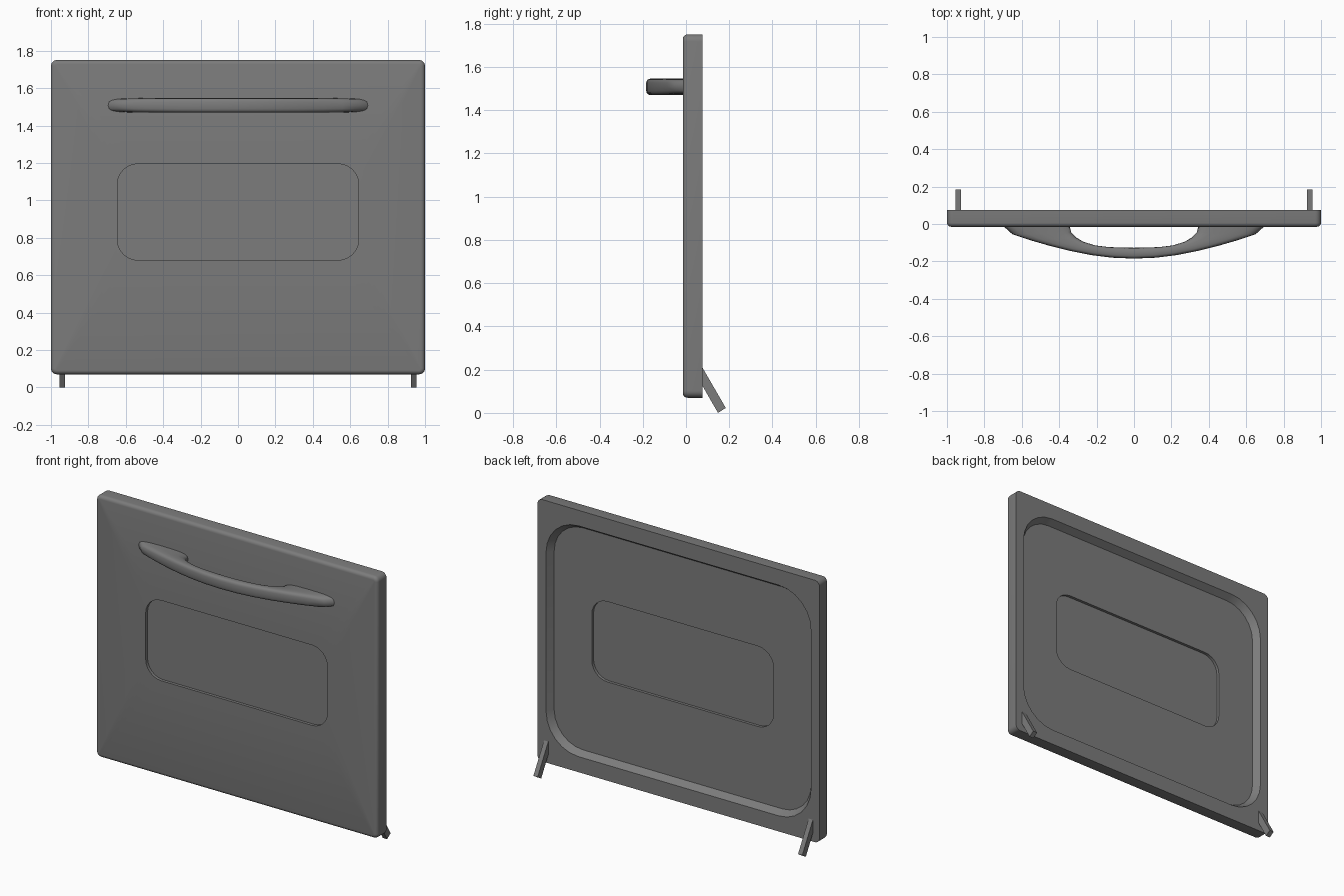
import bpy, bmesh
from math import cos, sin, pi, copysign
from mathutils import Vector

if "Cube" in bpy.data.objects:
    bpy.data.objects.remove(bpy.data.objects["Cube"])

grey = bpy.data.materials.new("oven_grey")
grey.use_nodes = True
colour = (0.2, 0.2, 0.2, 1)
grey.diffuse_color = colour
grey.node_tree.nodes["Principled BSDF"].inputs["Base Color"].default_value = colour


def loft(name, rings, angle):
    """Skin a list of equal-length rings and cap both ends."""
    bm = bmesh.new()
    loops = [[bm.verts.new(p) for p in ring] for ring in rings]
    for a, b in zip(loops, loops[1:]):
        for i in range(len(a)):
            j = (i + 1) % len(a)
            bm.faces.new((a[i], a[j], b[j], b[i]))
    bm.faces.new(loops[0])
    bm.faces.new(loops[-1])
    bmesh.ops.recalc_face_normals(bm, faces=bm.faces)
    mesh = bpy.data.meshes.new(name)
    bm.to_mesh(mesh)
    bm.free()
    obj = bpy.data.objects.new(name, mesh)
    bpy.context.collection.objects.link(obj)
    mesh.materials.append(grey)
    bpy.ops.object.select_all(action='DESELECT')
    obj.select_set(True)
    bpy.context.view_layer.objects.active = obj
    bpy.ops.object.shade_smooth_by_angle(angle=angle)
    return obj


def rounded_rect(half_x, z0, z1, radius, y, steps=6):
    ring = []
    corners = [(1, z1 - radius), (-1, z1 - radius), (-1, z0 + radius), (1, z0 + radius)]
    for k, (side, cz) in enumerate(corners):
        for i in range(steps + 1):
            a = (k + i / steps) * pi / 2
            ring.append((side * (half_x - radius) + radius * cos(a), y, cz + radius * sin(a)))
    return ring


# Door panel: window, bevelled front, square back edge, sloped back recess
FRONT, BACK, FLOOR = -0.015, 0.076, 0.034
window = (0.645, 0.68, 1.195, 0.11)
rings = [rounded_rect(*window, 0.004), rounded_rect(*window, FRONT)]
BEVEL = 0.022
for i in range(5):
    a = i / 4 * pi / 2
    inset = BEVEL * (1 - sin(a))
    rings.append(rounded_rect(1 - inset, 0.07 + inset, 1.75 - inset,
                              0.032 - inset, FRONT + BEVEL * (1 - cos(a))))
rings += [rounded_rect(1, 0.07, 1.75, 0.032, BACK),
          rounded_rect(0.94, 0.17, 1.65, 0.23, BACK),
          rounded_rect(0.912, 0.198, 1.622, 0.205, FLOOR),
          rounded_rect(*window, FLOOR), rounded_rect(*window, 0.016)]
loft("door_panel", rings, 0.6)

# Bowed handle: stations from the foot to the middle, as outer and inner edge
outer = [(0.70, -0.01), (0.65, -0.055), (0.56, -0.085), (0.46, -0.114),
         (0.35, -0.142), (0.23, -0.166), (0.12, -0.18), (0, -0.185)]
inner = [(0.345, -0.01), (0.335, -0.046), (0.31, -0.072), (0.27, -0.095),
         (0.21, -0.114), (0.14, -0.123), (0.07, -0.126), (0, -0.127)]
half = list(zip(outer, inner))
stations = half + [((-o[0], o[1]), (-n[0], n[1])) for o, n in reversed(half[:-1])]


def soft(v, power):
    return copysign(abs(v) ** power, v)


rings = []
for o, n in stations:
    o, n = Vector((*o, 0)), Vector((*n, 0))
    mid, reach = (o + n) / 2, (o - n) / 2
    ring = []
    for i in range(20):
        a = i / 20 * 2 * pi
        p = mid + reach * soft(cos(a), 0.6)
        ring.append((p.x, p.y, 1.508 + 0.038 * soft(sin(a), 0.6)))
    rings.append(ring)
loft("handle", rings, 0.7)

# Slanted hinge arms at the lower back corners
for name, side in (("left_hinge_arm", 1), ("right_hinge_arm", -1)):
    arm = [(0.06, 0.237), (0.184, 0.023), (0.148, 0.0), (0.06, 0.153)]
    loft(name, [[(side * x, y, z) for y, z in arm] for x in (0.924, 0.954)], 0.3)
